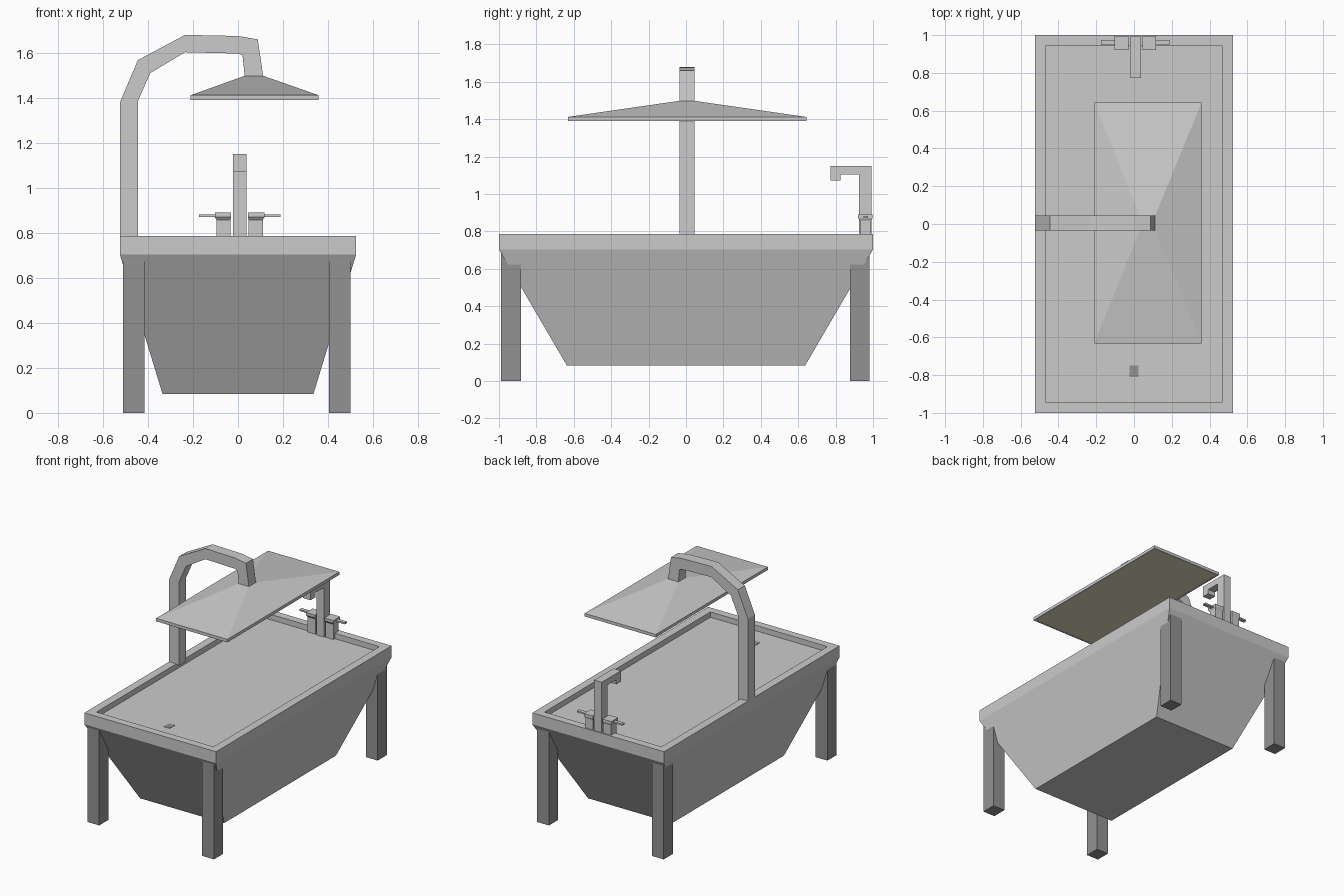
import bpy
import bmesh

cube = bpy.data.objects.get("Cube")
if cube:
    bpy.data.objects.remove(cube, do_unlink=True)


def material(name, rgb):
    m = bpy.data.materials.new(name)
    m.use_nodes = True
    m.diffuse_color = (*rgb, 1)
    m.node_tree.nodes["Principled BSDF"].inputs["Base Color"].default_value = (*rgb, 1)
    return m


STEEL = material("light grey steel", (0.6, 0.6, 0.6))
DARK = material("dark grey metal", (0.29, 0.29, 0.29))
LAMP = material("warm lamp panel", (0.76, 0.7, 0.51))


def finish(name, bm, mat):
    bmesh.ops.recalc_face_normals(bm, faces=bm.faces)
    mesh = bpy.data.meshes.new(name)
    bm.to_mesh(mesh)
    bm.free()
    mesh.materials.append(mat)
    obj = bpy.data.objects.new(name, mesh)
    bpy.context.collection.objects.link(obj)
    return obj


def loft(name, rings, mat):
    """Closed solid through rectangles given as (x0, x1, y0, y1, z)."""
    bm = bmesh.new()
    loops = [[bm.verts.new(p) for p in ((a, c, z), (b, c, z), (b, d, z), (a, d, z))]
             for a, b, c, d, z in rings]
    for low, high in zip(loops, loops[1:]):
        for i in range(4):
            j = (i + 1) % 4
            bm.faces.new((low[i], low[j], high[j], high[i]))
    bm.faces.new(loops[0][::-1])
    bm.faces.new(loops[-1])
    return finish(name, bm, mat)


def box(name, x0, x1, y0, y1, z0, z1, mat):
    return loft(name, [(x0, x1, y0, y1, z0), (x0, x1, y0, y1, z1)], mat)


def sym(x, y, z):
    return (-x, x, -y, y, z)


# Tapered tub with an upright rim and a shallow recessed top
FLOOR = 0.748
loft("tub", [sym(0.335, 0.637, 0.083), sym(0.525, 1, 0.704), sym(0.525, 1, 0.787),
             sym(0.467, 0.945, 0.787), sym(0.467, 0.945, FLOOR)], STEEL)
box("drain", -0.023, 0.023, -0.81, -0.75, FLOOR - 0.002, FLOOR + 0.002, DARK)

# Four square legs running up into the sloping tub
for side, x in (("right", -0.51), ("left", 0.405)):
    for end, y in (("front", -0.988), ("back", 0.877)):
        box(f"{end}_{side}_leg", x, x + 0.095, y, y + 0.105, 0, 0.70, DARK)

# Bent square arm carrying the hood: pairs of outer and inner profile points
outer = [(-0.525, 0.78), (-0.525, 1.38), (-0.445, 1.568), (-0.235, 1.68),
         (0, 1.675), (0.088, 1.66), (0.112, 1.495)]
inner = [(-0.445, 0.78), (-0.445, 1.385), (-0.39, 1.51), (-0.235, 1.603),
         (0, 1.597), (0.02, 1.59), (0.03, 1.495)]
bm = bmesh.new()
sections = [[bm.verts.new((x, y, z)) for (x, z), y in
             ((o, -0.035), (o, 0.045), (i, 0.045), (i, -0.035))]
            for o, i in zip(outer, inner)]
for s, t in zip(sections, sections[1:]):
    for i in range(4):
        j = (i + 1) % 4
        bm.faces.new((s[i], s[j], t[j], t[i]))
bm.faces.new(sections[0])
bm.faces.new(sections[-1])
finish("hood_arm", bm, STEEL)

# Pyramid hood with a thin edge and a lamp panel set into its underside
loft("hood", [(-0.197, 0.345, -0.619, 0.63, 1.396), (-0.197, 0.345, -0.619, 0.63, 1.39),
              (-0.21, 0.358, -0.632, 0.643, 1.39), (-0.21, 0.358, -0.632, 0.643, 1.412),
              (0.03, 0.112, -0.035, 0.045, 1.498)], STEEL)
box("lamp_panel", -0.197, 0.345, -0.619, 0.63, 1.391, 1.398, LAMP)

# Tap: column, spout and downturned tip
box("tap_column", -0.022, 0.038, 0.925, 0.992, FLOOR, 1.15, STEEL)
box("tap_spout", -0.022, 0.038, 0.772, 0.925, 1.105, 1.15, STEEL)
box("tap_tip", -0.022, 0.038, 0.772, 0.826, 1.072, 1.105, STEEL)

# Flared valves with side levers, mirrored about the tap
CENTRE = 0.007
for side, s in (("right", -1), ("left", 1)):
    def span(near, far):
        return sorted((CENTRE + s * near, CENTRE + s * far))
    body = (*span(0.04, 0.103), 0.929, 0.99)
    cap = (*span(0.037, 0.11), 0.92, 0.996)
    loft(f"{side}_valve", [(*body, FLOOR), (*body, 0.858), (*cap, 0.87), (*cap, 0.89)], STEEL)
    box(f"{side}_valve_lever", *span(0.105, 0.181), 0.948, 0.974, 0.871, 0.882, STEEL)
